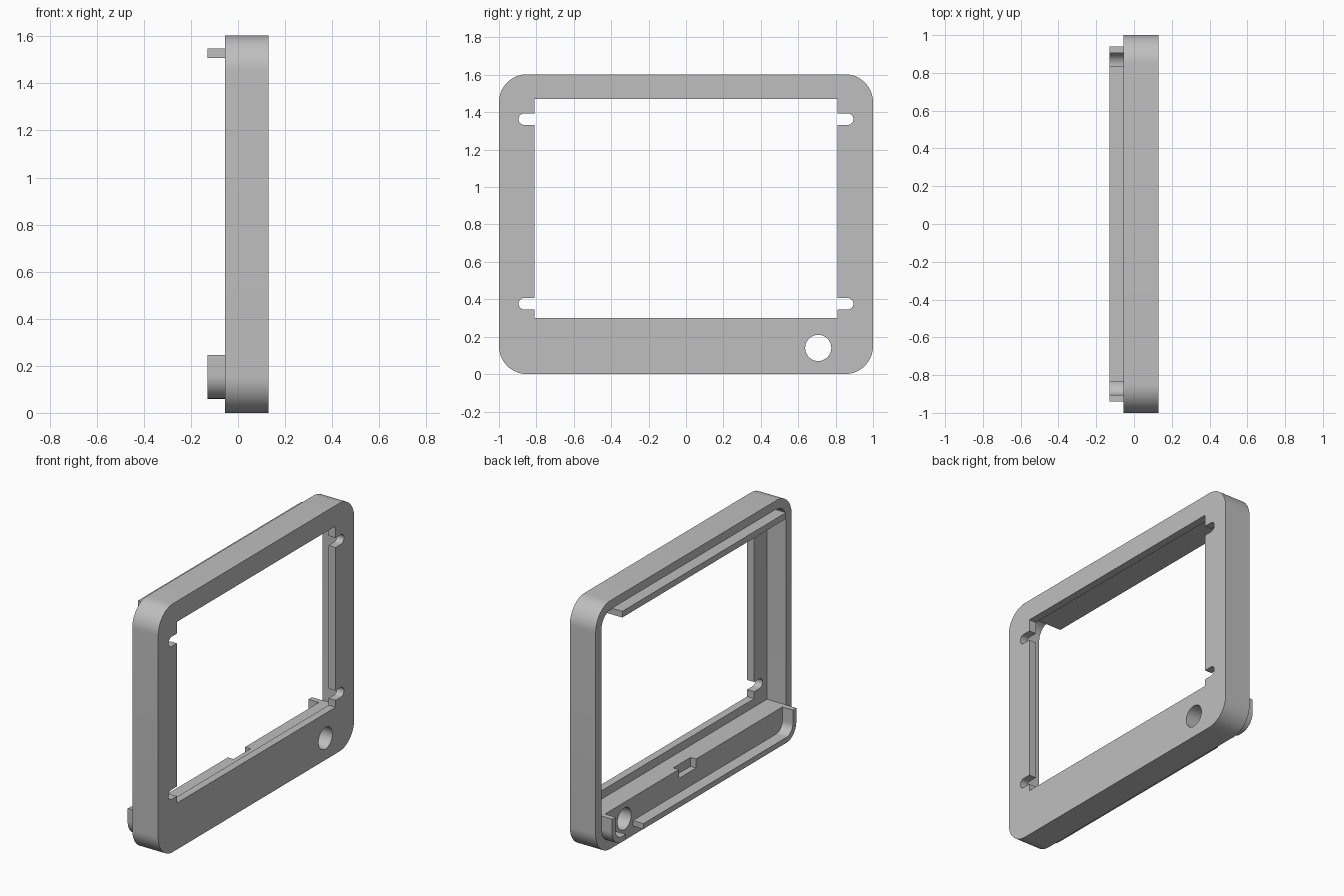
import bpy, bmesh, math

cube = bpy.data.objects.get("Cube")
if cube:
    bpy.data.objects.remove(cube, do_unlink=True)

grey = bpy.data.materials.new("plain_grey")
grey.use_nodes = True
grey.diffuse_color = (0.52, 0.52, 0.52, 1)
grey.node_tree.nodes["Principled BSDF"].inputs["Base Color"].default_value = (0.52, 0.52, 0.52, 1)

# Depth levels: rim at the back, floor of the recess, outer face
BACK, FLOOR, FACE, LIP = -0.055, 0.08, 0.13, -0.13


def arc(cy, cz, r, start, end, n=16):
    angles = [math.radians(start + (end - start) * i / n) for i in range(n + 1)]
    return [(cy + r * math.cos(a), cz + r * math.sin(a)) for a in angles]


def round_rect(y0, y1, z0, z1, r_low, r_top):
    """Outline with separate radii for the lower and upper corners."""
    pts = []
    for cy, cz, r, a in ((y1 - r_top, z1 - r_top, r_top, 0), (y0 + r_top, z1 - r_top, r_top, 90),
                         (y0 + r_low, z0 + r_low, r_low, 180), (y1 - r_low, z0 + r_low, r_low, 270)):
        pts += arc(cy, cz, r, a, a + 90) if r else [(cy, cz)]
    return pts


def rect(y0, y1, z0, z1):
    return round_rect(y0, y1, z0, z1, 0, 0)


def prism(name, outline, x0, x1):
    """Extrude a (y, z) outline along x."""
    bm = bmesh.new()
    base = bm.faces.new([bm.verts.new((x0, y, z)) for y, z in outline])
    ext = bmesh.ops.extrude_face_region(bm, geom=[base])
    verts = [v for v in ext["geom"] if isinstance(v, bmesh.types.BMVert)]
    bmesh.ops.translate(bm, verts=verts, vec=(x1 - x0, 0, 0))
    bmesh.ops.recalc_face_normals(bm, faces=bm.faces)
    mesh = bpy.data.meshes.new(name)
    bm.to_mesh(mesh)
    bm.free()
    mesh.materials.append(grey)
    obj = bpy.data.objects.new(name, mesh)
    bpy.context.collection.objects.link(obj)
    return obj


def activate(obj):
    bpy.ops.object.select_all(action='DESELECT')
    obj.select_set(True)
    bpy.context.view_layer.objects.active = obj


def cut(obj, outline, x0, x1):
    cutter = prism("cutter", outline, x0, x1)
    cutter.hide_render = True
    mod = obj.modifiers.new("cut", 'BOOLEAN')
    mod.operation = 'DIFFERENCE'
    mod.solver = 'EXACT'
    mod.object = cutter
    activate(obj)
    bpy.ops.object.modifier_apply(modifier=mod.name)
    bpy.data.objects.remove(cutter, do_unlink=True)


# Bezel body with a recess above the solid lower bar
body = prism("bezel_frame", round_rect(-1, 1, 0, 1.603, 0.15, 0.15), BACK, FACE)
cut(body, round_rect(-0.94, 0.94, 0.246, 1.543, 0, 0.09), BACK - 0.1, FLOOR)

# Screen window and its four side slots
cut(body, rect(-0.81, 0.81, 0.30, 1.47), -0.2, 0.2)
for side in (-1, 1):
    for z in (0.376, 1.363):
        tip = arc(side * 0.864, z, 0.031, -90, 90) if side > 0 else arc(-0.864, z, 0.031, 90, 270)
        inner = side * 0.78
        slot = tip + [(inner, z + side * 0.031), (inner, z - side * 0.031)]
        cut(body, slot, 0.03, 0.2)

# Round hole and cable notch in the lower bar
cut(body, arc(0.707, 0.14, 0.07, 0, 348.75, 31), -0.2, 0.2)
cut(body, rect(-0.025, 0.152, 0.188, 0.3), BACK - 0.1, -0.015)

# Straight locating lip along the top
top_lip = prism("top_lip", rect(-0.835, 0.835, 1.508, 1.548), LIP, FLOOR + 0.01)

# U-shaped locating lip around the lower bar, open beside the hole
outer = [(-0.94, 0.246)] + arc(-0.84, 0.16, 0.1, 180, 270) + arc(0.84, 0.16, 0.1, 270, 360) + [(0.94, 0.246)]
inner = [(0.905, 0.246)] + arc(0.84, 0.16, 0.065, 360, 270) + arc(-0.84, 0.16, 0.065, 270, 180) + [(-0.905, 0.246)]
bottom_lip = prism("bottom_lip", outer + inner, LIP, BACK + 0.003)
cut(bottom_lip, rect(0.62, 0.80, 0, 0.15), -0.2, 0.1)

for obj in (body, top_lip, bottom_lip):
    activate(obj)
    bpy.ops.object.shade_smooth_by_angle(angle=math.radians(30))
